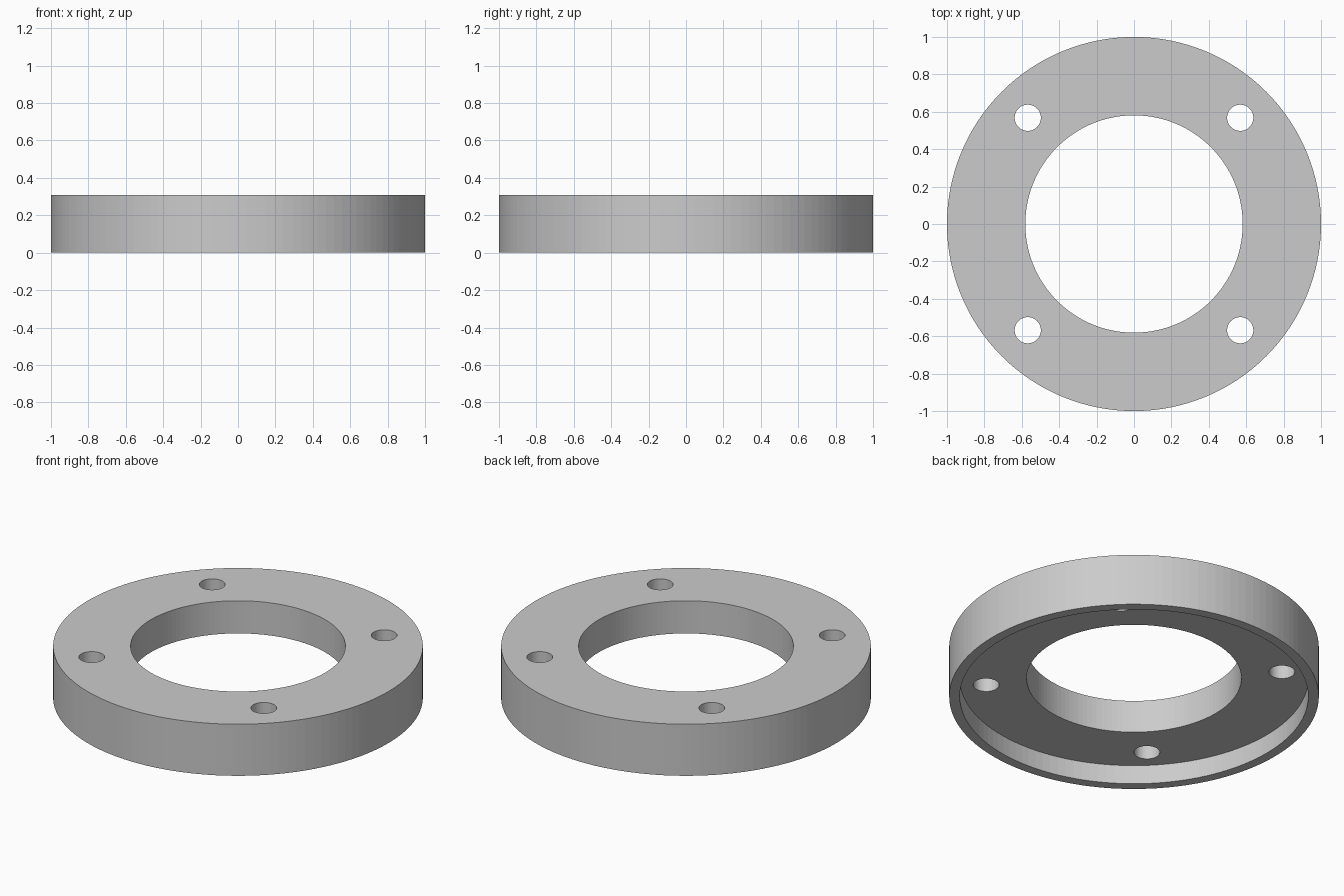
import bpy
import bmesh
from math import tau
from mathutils import Matrix, Vector

cube = bpy.data.objects.get("Cube")
if cube:
    bpy.data.objects.remove(cube, do_unlink=True)

OUTER, LIP, BORE = 1.0, 0.943, 0.581
HEIGHT, RECESS = 0.308, 0.113
HOLE_RADIUS, HOLE_OFFSET = 0.07, 0.568

grey = bpy.data.materials.new("plain grey")
grey.use_nodes = True
colour = (0.6, 0.6, 0.6, 1)
grey.diffuse_color = colour
grey.node_tree.nodes["Principled BSDF"].inputs["Base Color"].default_value = colour


def add_object(name, bm):
    bmesh.ops.recalc_face_normals(bm, faces=bm.faces)
    mesh = bpy.data.meshes.new(name)
    bm.to_mesh(mesh)
    bm.free()
    mesh.materials.append(grey)
    obj = bpy.data.objects.new(name, mesh)
    bpy.context.collection.objects.link(obj)
    return obj


# Flange ring: stepped section with a recess underneath, spun around z
bm = bmesh.new()
section = [(BORE, HEIGHT), (OUTER, HEIGHT), (OUTER, 0),
           (LIP, 0), (LIP, RECESS), (BORE, RECESS)]
verts = [bm.verts.new((r, 0, z)) for r, z in section]
edges = [bm.edges.new((a, b)) for a, b in zip(verts, verts[1:] + verts[:1])]
bmesh.ops.spin(bm, geom=verts + edges, cent=(0, 0, 0), axis=(0, 0, 1),
               angle=tau, steps=128, use_merge=True)
bmesh.ops.remove_doubles(bm, verts=bm.verts, dist=0.0001)
ring = add_object("flange_ring", bm)

# Four bolt holes cut straight through
bm = bmesh.new()
for sx in (-1, 1):
    for sy in (-1, 1):
        place = Vector((sx * HOLE_OFFSET, sy * HOLE_OFFSET, HEIGHT / 2))
        bmesh.ops.create_cone(bm, cap_ends=True, segments=48,
                              radius1=HOLE_RADIUS, radius2=HOLE_RADIUS,
                              depth=1, matrix=Matrix.Translation(place))
cutter = add_object("bolt_hole_cutter", bm)
cutter.hide_render = True

cut = ring.modifiers.new("bolt_holes", 'BOOLEAN')
cut.operation = 'DIFFERENCE'
cut.solver = 'EXACT'
cut.object = cutter

# Bake the cut and drop the cutter
bpy.context.view_layer.objects.active = ring
ring.select_set(True)
bpy.ops.object.modifier_apply(modifier=cut.name)
bpy.data.objects.remove(cutter, do_unlink=True)
